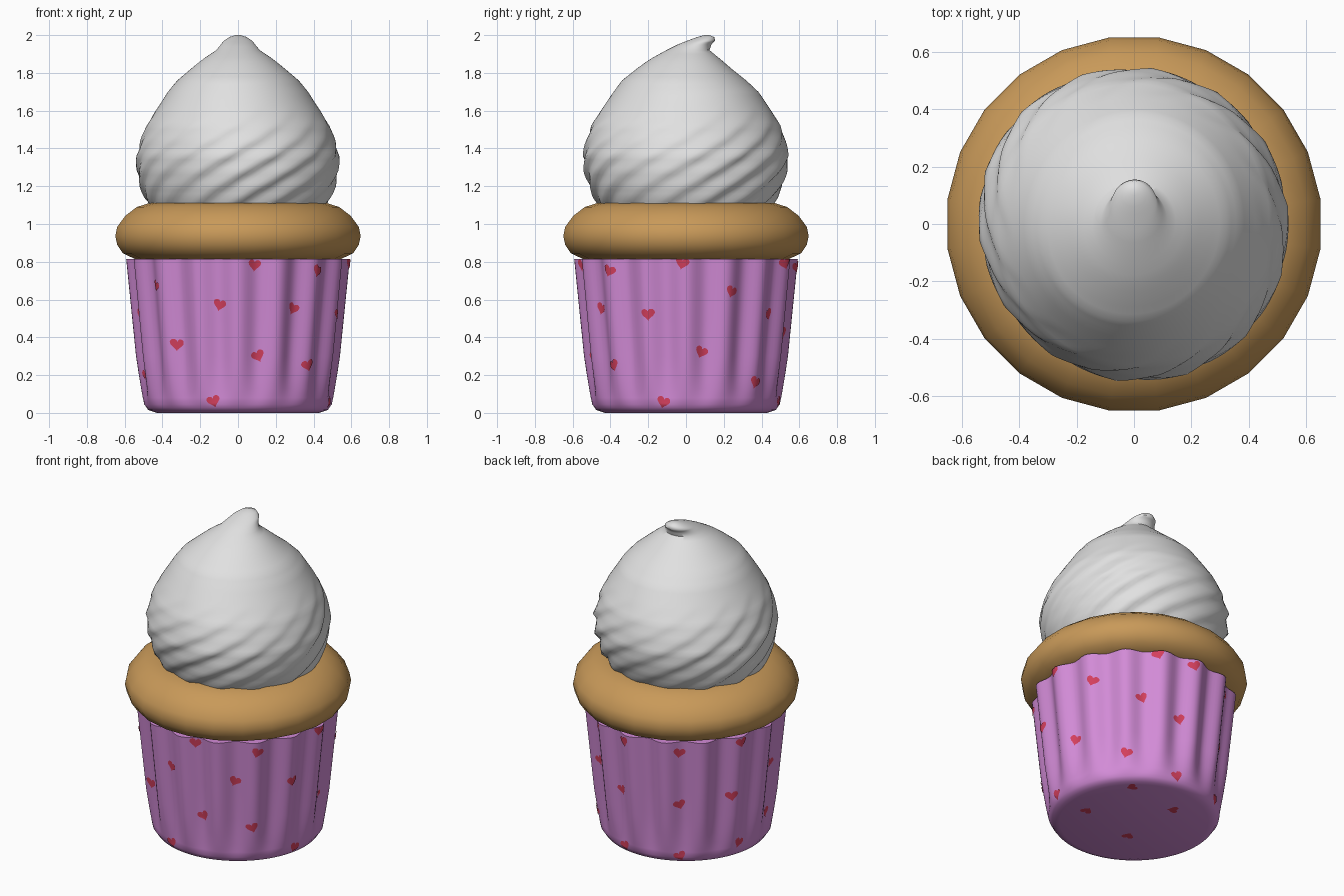
import bpy, bmesh, math, random
from math import sin, cos, pi, radians

if "Cube" in bpy.data.objects:
    bpy.data.objects.remove(bpy.data.objects["Cube"])

random.seed(4)


def material(name, rgb):
    m = bpy.data.materials.new(name)
    m.diffuse_color = (*rgb, 1)
    m.use_nodes = True
    m.node_tree.nodes["Principled BSDF"].inputs["Base Color"].default_value = m.diffuse_color
    return m


PINK = material("wrapper_lilac", (0.65, 0.26, 0.68))
RED = material("heart_red", (0.66, 0.05, 0.11))
CAKE = material("sponge_brown", (0.58, 0.32, 0.10))
CREAM = material("frosting_white", (0.75, 0.75, 0.75))


def finish(name, bm, mat, angle):
    bmesh.ops.recalc_face_normals(bm, faces=bm.faces)
    me = bpy.data.meshes.new(name)
    bm.to_mesh(me)
    bm.free()
    me.materials.append(mat)
    ob = bpy.data.objects.new(name, me)
    bpy.context.collection.objects.link(ob)
    bpy.ops.object.select_all(action='DESELECT')
    ob.select_set(True)
    bpy.context.view_layer.objects.active = ob
    bpy.ops.object.shade_smooth_by_angle(angle=radians(angle))
    return ob


def lathe(name, rows, sides, point, mat, angle=40, phase=0.0):
    """Stack closed rings; point(row, theta) gives each vertex. Theta 0 is the front."""
    bm = bmesh.new()
    rings = [[bm.verts.new(point(row, 2 * pi * i / sides + phase)) for i in range(sides)]
             for row in rows]
    for a, b in zip(rings, rings[1:]):
        for i in range(sides):
            j = (i + 1) % sides
            bm.faces.new((a[i], a[j], b[j], b[i]))
    bm.faces.new(rings[0])
    bm.faces.new(rings[-1])
    return finish(name, bm, mat, angle)


def lerp_table(table, z):
    """Linear lookup in rows sorted by their first value."""
    for a, b in zip(table, table[1:]):
        if z <= b[0]:
            t = max(0, (z - a[0]) / (b[0] - a[0]))
            return [p + (q - p) * t for p, q in zip(a[1:], b[1:])]
    return list(table[-1][1:])


# Fluted paper wrapper: (z, radius)
WRAP = [(0.0, 0.43), (0.015, 0.475), (0.045, 0.495), (0.815, 0.573)]


def wrap_point(z, t, lift=0.0):
    r = lerp_table(WRAP, z)[0]
    amp = 0.019 * min(1, max(0, (z - 0.04) / 0.25)) ** 0.7
    r += amp * cos(16 * t) + lift
    return (r * sin(t), -r * cos(t), z)


wrap_rows = [0, 0.007, 0.015, 0.028, 0.045, 0.08, 0.13, 0.2, 0.3, 0.5, 0.7, 0.815]
lathe("wrapper", wrap_rows, 192, wrap_point, PINK)

# Printed hearts laid on the wrapper: (angle in degrees, height)
SIDE_HEARTS = [(-10.5, .57), (33, .55), (9, .78), (46, .75), (310, .67), (322, .36), (12, .30),
               (44, .25), (345, .06), (281, .52), (69, .52), (88, .79), (115, .64), (99, .32),
               (135, .16), (145, .52), (170, .42), (177, .77), (154, .79), (76, .055),
               (211, .74), (244, .43), (211, .395), (170, .055), (211, .055), (252, .10),
               (248, .78), (281, .20)]
BASE_HEARTS = [(-.283, .11), (.21, .16), (-.02, -.16), (-.05, .40)]


def heart_ring(scale, tilt, n=28):
    pts = []
    for i in range(n):
        a = 2 * pi * i / n
        u = 16 * sin(a) ** 3
        v = 13 * cos(a) - 5 * cos(2 * a) - 2 * cos(3 * a) - cos(4 * a) + 2
        pts.append((scale * (u * cos(tilt) - v * sin(tilt)),
                    scale * (u * sin(tilt) + v * cos(tilt))))
    return pts


def add_heart(bm, place, tilt):
    prev = None
    for k in (0.25, 0.5, 0.75, 1.0):
        ring = [bm.verts.new(place(u, v)) for u, v in heart_ring(0.0022 * k, tilt)]
        if prev is None:
            bm.faces.new(ring)
        else:
            for i in range(len(ring)):
                j = (i + 1) % len(ring)
                bm.faces.new((prev[i], ring[i], ring[j], prev[j]))
        prev = ring


bm = bmesh.new()
for deg, h in SIDE_HEARTS:
    def on_side(u, v, t0=radians(deg), h=h):
        z = min(0.815, max(0.004, h + v))
        return wrap_point(z, t0 + u / lerp_table(WRAP, z)[0], 0.004)
    add_heart(bm, on_side, random.uniform(-0.5, 0.5))
hearts = finish("wrapper_hearts", bm, RED, 60)
# make sure the printed plates face outwards
bm = bmesh.new()
bm.from_mesh(hearts.data)
bmesh.ops.reverse_faces(bm, faces=[f for f in bm.faces if
                        f.normal.x * f.calc_center_median().x + f.normal.y * f.calc_center_median().y < 0])
bm.to_mesh(hearts.data)
bm.free()

bm = bmesh.new()
ca, sa = cos(radians(145)), sin(radians(145))
for across, near in BASE_HEARTS:
    x, y = near * sa + across * ca, -near * ca + across * sa
    add_heart(bm, lambda u, v: (x + u, y + v, -0.002), random.uniform(0, 6))
base = finish("base_hearts", bm, RED, 60)
if base.data.polygons[0].normal.z > 0:
    base.data.flip_normals()

# Sponge rim bulging over the wrapper: (radius, z)
SPONGE = [(0.40, 0.80), (0.54, 0.81), (0.615, 0.845), (0.645, 0.89), (0.655, 0.935),
          (0.645, 0.985), (0.60, 1.045), (0.54, 1.09), (0.47, 1.112), (0.36, 1.115)]
lathe("sponge_top", SPONGE, 24,
      lambda p, t: (p[0] * sin(t), -p[0] * cos(t), p[1]), CAKE, 50, radians(7.5))

# Whipped frosting with twisted ridges and a curled tip: (z, radius, y offset)
CREAM_TABLE = [(1.08, .45, 0), (1.14, .485, 0), (1.2, .51, 0), (1.28, .53, 0), (1.36, .537, 0),
               (1.44, .52, 0), (1.52, .492, 0), (1.6, .443, 0), (1.7, .377, 0), (1.76, .325, -.01),
               (1.82, .252, -.01), (1.87, .19, -.005), (1.92, .115, .01), (1.95, .09, .045),
               (1.97, .075, .08), (1.99, .045, .105), (2.0, .012, .11)]


def cream_point(z, t):
    r, cy = lerp_table(CREAM_TABLE, z)
    fade = min(1, max(0, (1.62 - z) / 0.3))
    ph = (14 * (t - 3.3 * z) / (2 * pi)) % 1.0
    saw = ph / 0.75 if ph < 0.75 else (1 - ph) / 0.25
    r += 0.026 * fade * (saw - 0.5) * (0.75 + 0.25 * sin(3 * t + 1))
    r += 0.008 * min(1, r / 0.4) * sin(2 * t + 5 * z)
    return (r * sin(t), cy - r * cos(t), z)


cream_rows = [1.08 + 0.02 * i for i in range(44)] + [1.95, 1.96, 1.97, 1.98, 1.99, 2.0]
lathe("frosting", cream_rows, 112, cream_point, CREAM, 60)
